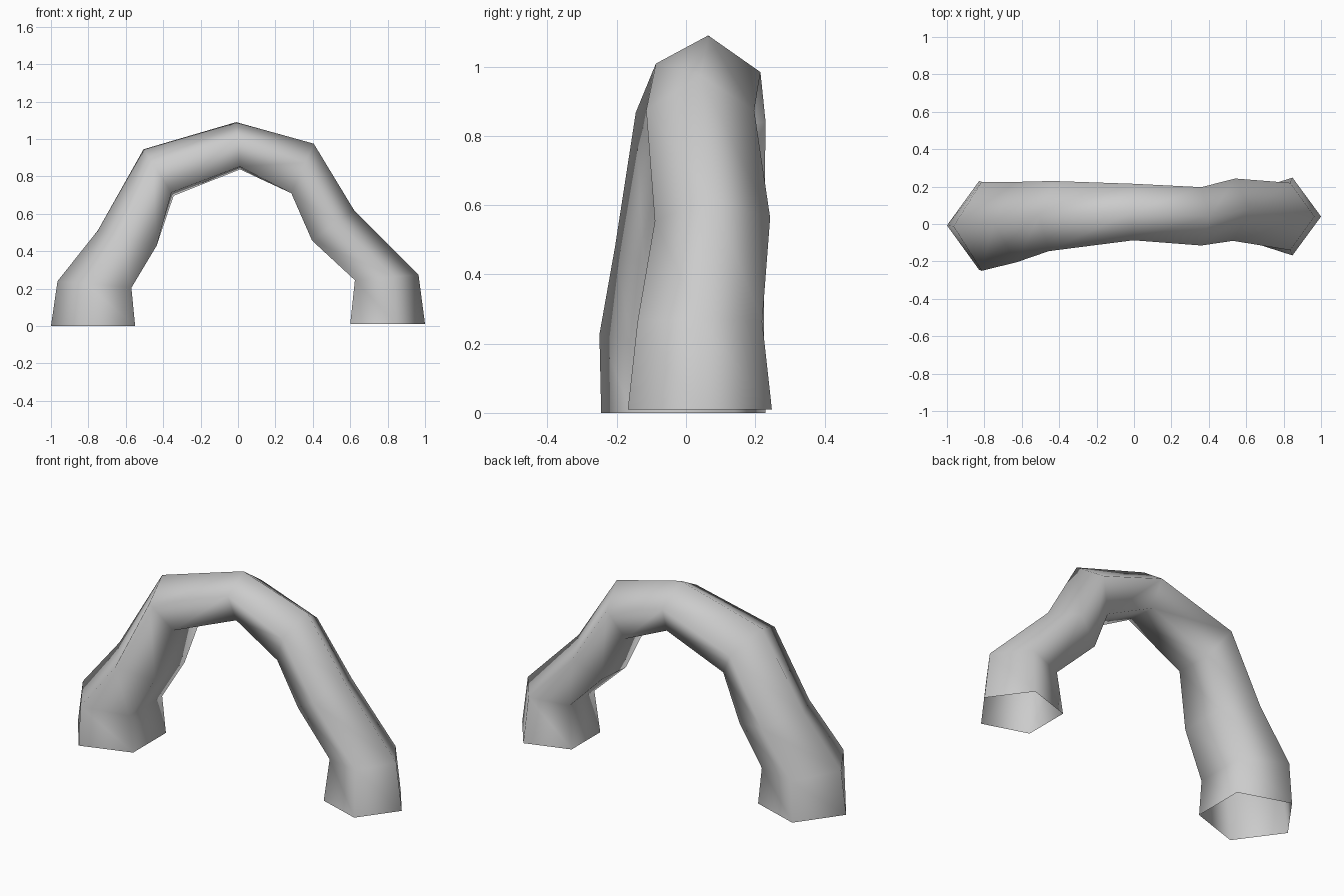
import bpy, bmesh, math
from mathutils import Vector

# Remove the default cube
cube = bpy.data.objects.get("Cube")
if cube:
    bpy.data.objects.remove(cube, do_unlink=True)

SIDES = 5

# Each section: outer (x, z), inner (x, z), front y, back y, tilt of the section
SECTIONS = [
    ((-1.00, 0.00), (-0.55, 0.00), -0.245, 0.23, 0),
    ((-0.965, 0.24), (-0.57, 0.205), -0.25, 0.225, 0),
    ((-0.75, 0.51), (-0.435, 0.43), -0.205, 0.225, 0),
    ((-0.505, 0.945), (-0.35, 0.705), -0.145, 0.23, 0.06),
    ((-0.01, 1.09), (0.01, 0.845), -0.087, 0.215, 0.05),
    ((0.405, 0.975), (0.285, 0.71), -0.115, 0.197, 0),
    ((0.62, 0.62), (0.40, 0.46), -0.09, 0.243, -0.03),
    ((0.965, 0.275), (0.625, 0.245), -0.14, 0.22, 0),
    ((1.00, 0.01), (0.60, 0.01), -0.168, 0.248, 0),
]


def section_points(outer, inner, front, back, tilt):
    """Pentagon with one corner on the outside of the arch."""
    out, inn = Vector((outer[0], 0, outer[1])), Vector((inner[0], 0, inner[1]))
    wide = math.sin(math.tau / SIDES)
    deep = 1 + math.cos(math.pi / SIDES)
    for i in range(SIDES):
        a = math.tau * i / SIDES
        side = math.sin(a) / wide
        p = out.lerp(inn, (1 - math.cos(a)) / deep + tilt * side)
        p.y = (front + back) / 2 + side * (back - front) / 2
        yield p


# Open-ended bent tube
bm = bmesh.new()
rings = [[bm.verts.new(p) for p in section_points(*s)] for s in SECTIONS]
for a, b in zip(rings, rings[1:]):
    for i in range(SIDES):
        j = (i + 1) % SIDES
        bm.faces.new((a[i], a[j], b[j], b[i]))
bmesh.ops.recalc_face_normals(bm, faces=bm.faces)
# Point the faces away from the tube's inside
top = max(bm.faces, key=lambda f: f.calc_center_median().z)
if top.normal.z < 0:
    bmesh.ops.reverse_faces(bm, faces=bm.faces)
for f in bm.faces:
    f.smooth = True

mesh = bpy.data.meshes.new("arch_tube")
bm.to_mesh(mesh)
bm.free()
arch = bpy.data.objects.new("arch_tube", mesh)
bpy.context.collection.objects.link(arch)

# Plain grey
mat = bpy.data.materials.new("light_grey")
mat.use_nodes = True
colour = (0.6, 0.6, 0.6, 1)
mat.diffuse_color = colour
mat.node_tree.nodes["Principled BSDF"].inputs["Base Color"].default_value = colour
mesh.materials.append(mat)
